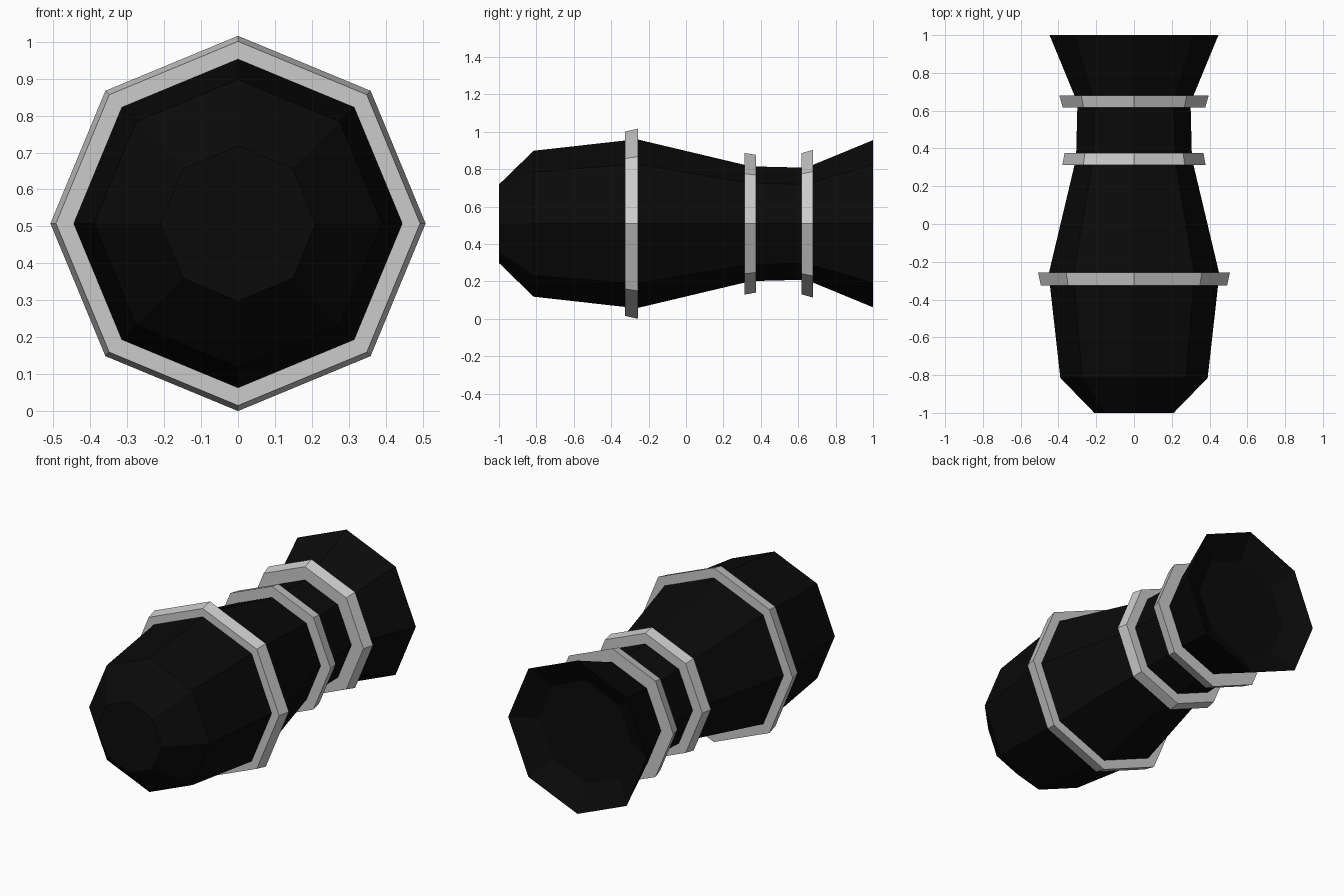
import bpy, bmesh, math

if "Cube" in bpy.data.objects:
    bpy.data.objects.remove(bpy.data.objects["Cube"])

ZC = 0.508
SIDES = 8

black = bpy.data.materials.new("black_shell")
black.diffuse_color = (0.003, 0.003, 0.003, 1)
black.use_nodes = True
black.node_tree.nodes["Principled BSDF"].inputs["Base Color"].default_value = black.diffuse_color


def lathe(name, profile, mat=None, cap_start=False, cap_end=False):
    """Spin a (y, radius) profile into an eight-sided shell around the y axis."""
    bm = bmesh.new()
    rings = []
    for y, r in profile:
        rings.append([bm.verts.new((r * math.cos(2 * math.pi * i / SIDES), y,
                                    ZC + r * math.sin(2 * math.pi * i / SIDES)))
                      for i in range(SIDES)])
    for a, b in zip(rings, rings[1:]):
        for i in range(SIDES):
            j = (i + 1) % SIDES
            bm.faces.new((a[i], a[j], b[j], b[i]))
    if cap_start:
        bm.faces.new(rings[0])
    if cap_end:
        bm.faces.new(rings[-1][::-1])
    # profile runs front to back, so make every face point away from the shell
    for f in bm.faces:
        f.normal_flip()
    if cap_start or cap_end:
        bmesh.ops.recalc_face_normals(bm, faces=bm.faces[:])
        front = min(bm.faces, key=lambda f: f.calc_center_median().y)
        if cap_start and front.normal.y > 0:
            bmesh.ops.reverse_faces(bm, faces=bm.faces[:])
    me = bpy.data.meshes.new(name)
    bm.to_mesh(me)
    bm.free()
    ob = bpy.data.objects.new(name, me)
    bpy.context.collection.objects.link(ob)
    if mat:
        me.materials.append(mat)
    return ob


# whole outer shell, rounded nose to flared tail with a shallow dished end
lathe("body", [(-1, 0.21), (-0.815, 0.39), (-0.325, 0.445), (-0.257, 0.45),
               (0.312, 0.315), (0.375, 0.306), (0.617, 0.30), (0.68, 0.315),
               (1, 0.447), (0.92, 0.30)], black, cap_start=True, cap_end=True)

# raised collars: front y, back y, inner and outer radius at each
collars = {
    "front_collar": (-0.325, -0.257, 0.445, 0.45, 0.493, 0.508),
    "middle_collar": (0.312, 0.375, 0.315, 0.306, 0.379, 0.368),
    "rear_collar": (0.617, 0.68, 0.30, 0.315, 0.377, 0.395),
}
for name, (y0, y1, i0, i1, o0, o1) in collars.items():
    lathe(name, [(y0, i0), (y0, o0), (y1, o1), (y1, i1)])
